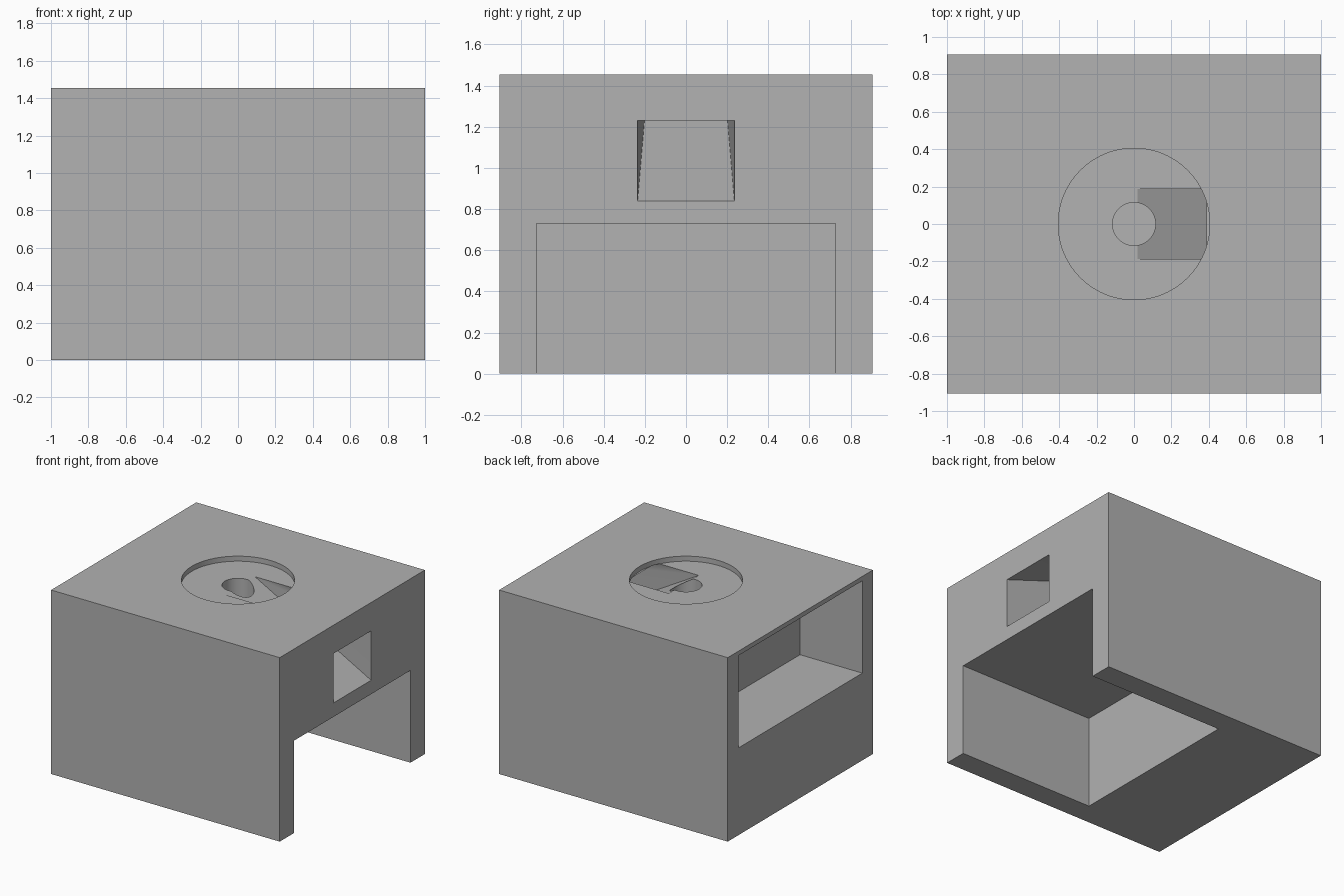
import bpy, bmesh
from mathutils import Matrix, Vector

cube = bpy.data.objects.get("Cube")
if cube:
    bpy.data.objects.remove(cube, do_unlink=True)

HALF_Y, TOP, RECESS = 0.907, 1.455, 1.415

grey = bpy.data.materials.new("plain grey")
grey.use_nodes = True
colour = (0.445, 0.445, 0.445, 1)
grey.diffuse_color = colour
grey.node_tree.nodes["Principled BSDF"].inputs["Base Color"].default_value = colour


def to_object(name, bm):
    bmesh.ops.recalc_face_normals(bm, faces=bm.faces[:])
    mesh = bpy.data.meshes.new(name)
    bm.to_mesh(mesh)
    bm.free()
    mesh.materials.append(grey)
    obj = bpy.data.objects.new(name, mesh)
    bpy.context.collection.objects.link(obj)
    return obj


def box(name, low, high):
    low, high = Vector(low), Vector(high)
    bm = bmesh.new()
    bmesh.ops.create_cube(bm, size=1, matrix=Matrix.Translation((low + high) / 2)
                          @ Matrix.Diagonal((*(high - low), 1)))
    return to_object(name, bm)


def cylinder(name, radius, bottom, top, sides):
    bm = bmesh.new()
    bmesh.ops.create_cone(bm, cap_ends=True, segments=sides, radius1=radius, radius2=radius,
                          depth=top - bottom,
                          matrix=Matrix.Translation((0, 0, (top + bottom) / 2)))
    return to_object(name, bm)


def chute(name, outline):
    # outline holds (x, half width, z), mirrored across y
    bm = bmesh.new()
    for x, w, z in outline:
        for side in (-1, 1):
            bm.verts.new((x, side * w, z))
    bmesh.ops.convex_hull(bm, input=bm.verts[:])
    return to_object(name, bm)


body = box("block_body", (-1, -HALF_Y, 0), (1, HALF_Y, TOP))

cutters = [
    # open bay under the block, on its left side
    box("lower_bay_cutter", (-0.185, -0.727, -0.1), (1.1, 0.727, 0.73)),
    # wide pocket on the right side
    box("side_pocket_cutter", (-1.1, -0.775, 0.69), (-0.455, 0.775, 1.42)),
    # round recess and centre hole in the top
    cylinder("recess_cutter", 0.405, RECESS, TOP + 0.1, 96),
    cylinder("centre_hole_cutter", 0.115, 1.1, TOP + 0.05, 64),
    # tapering chute from the recess to the small window
    chute("chute_cutter", [(0.015, 0.186, RECESS + 0.002), (0.382, 0.186, RECESS + 0.002),
                           (1, 0.235, 0.84), (1, 0.235, 1.23),
                           (1.05, 0.235, 0.84), (1.05, 0.235, 1.215)]),
]

for cutter in cutters:
    cutter.hide_render = True
    cut = body.modifiers.new(cutter.name, "BOOLEAN")
    cut.operation = "DIFFERENCE"
    cut.solver = "EXACT"
    cut.object = cutter

# apply the cuts, then discard the cutters
bpy.context.view_layer.update()
graph = bpy.context.evaluated_depsgraph_get()
result = bpy.data.meshes.new_from_object(body.evaluated_get(graph))
body.modifiers.clear()
body.data = result
result.materials.clear()
result.materials.append(grey)
for face in result.polygons:
    face.material_index = 0
for cutter in cutters:
    bpy.data.objects.remove(cutter, do_unlink=True)

bpy.ops.object.select_all(action="DESELECT")
body.select_set(True)
bpy.context.view_layer.objects.active = body
bpy.ops.object.shade_smooth_by_angle(angle=0.35)
